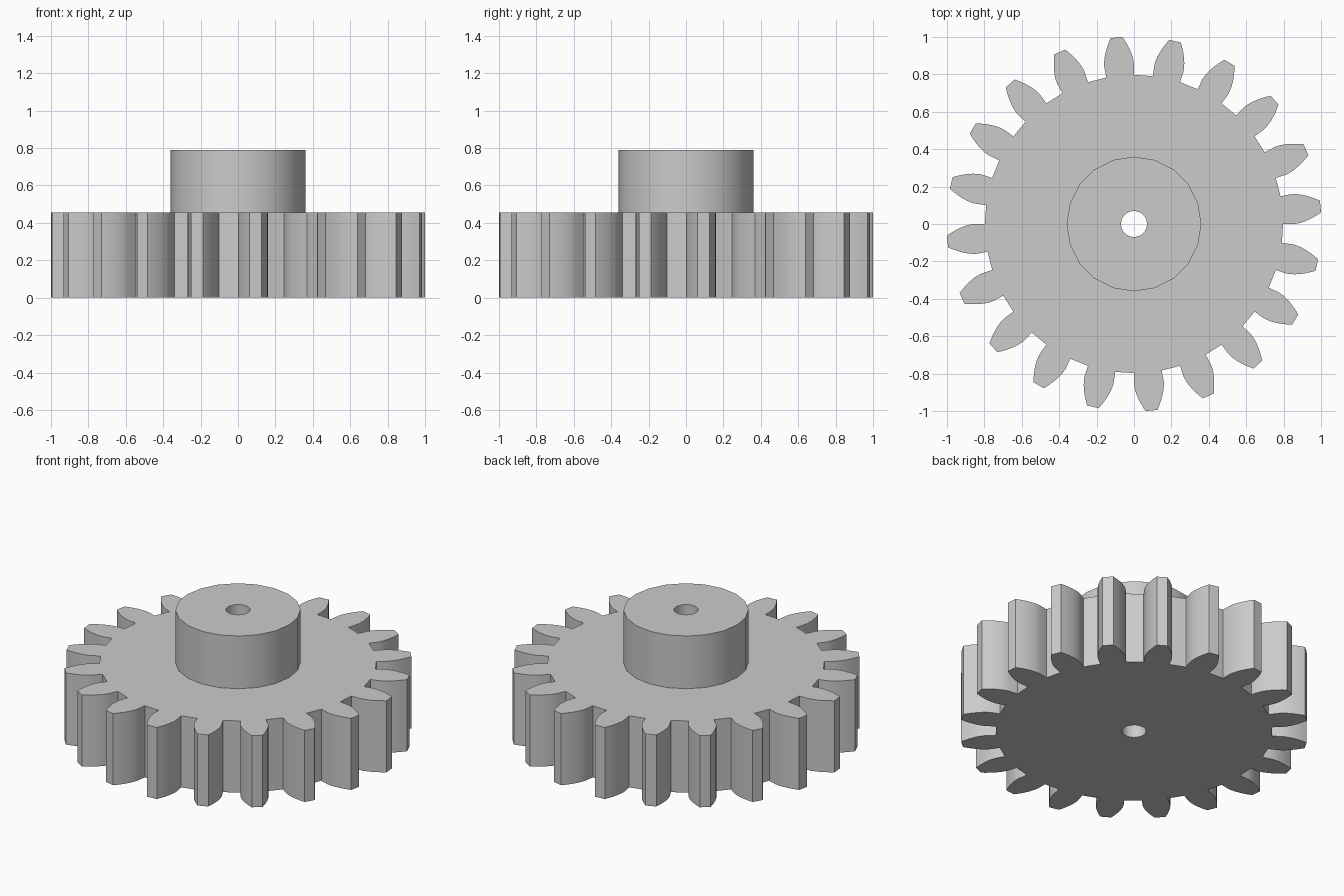
import bpy, bmesh
from math import sin, cos, tan, acos, radians, pi

cube = bpy.data.objects.get("Cube")
if cube:
    bpy.data.objects.remove(cube)

TEETH = 20
TIP_R, PITCH_R, ROOT_R = 1.002, 0.911, 0.797
HUB_R, BORE_R = 0.36, 0.07
GEAR_H, HUB_H = 0.455, 0.79
STEP = 2 * pi / TEETH
PRESSURE = radians(20)
BASE_R = PITCH_R * cos(PRESSURE)
FLANK_STEPS = 6


def involute(a):
    return tan(a) - a


def half_width(r):
    """Half angle of a tooth at radius r; radial below the base circle."""
    a = acos(min(1, BASE_R / r))
    return pi / (2 * TEETH) + involute(PRESSURE) - involute(a)


# Radius and half angle along one flank, from root to tip
radii = [ROOT_R] + [BASE_R + (TIP_R - BASE_R) * k / FLANK_STEPS
                    for k in range(FLANK_STEPS + 1)]
flank = [(r, half_width(r)) for r in radii]
root_half = half_width(ROOT_R)

bm = bmesh.new()


def vert(r, angle, z):
    return bm.verts.new((r * cos(angle), r * sin(angle), z))


def ring(r, z):
    return [vert(r, pi / 2 + i * STEP, z) for i in range(TEETH)]


def toothed_loop(z):
    """One list of vertices per tooth, right flank up and left flank down."""
    sectors = []
    for i in range(TEETH):
        mid = pi / 2 + root_half + i * STEP
        sectors.append([vert(r, mid - w, z) for r, w in flank]
                       + [vert(r, mid + w, z) for r, w in reversed(flank)])
    return sectors


def wall(lower, upper):
    for i in range(len(lower)):
        j = (i + 1) % len(lower)
        bm.faces.new((lower[i], lower[j], upper[j], upper[i]))


def toothed_cap(sectors, inner):
    for i in range(TEETH):
        j = (i + 1) % TEETH
        tooth = sectors[i]
        bm.faces.new(tooth)
        bm.faces.new((inner[i], tooth[0], tooth[-1], sectors[j][0], inner[j]))


def flatten(sectors):
    return [v for tooth in sectors for v in tooth]


# Toothed wheel
bottom, top = toothed_loop(0), toothed_loop(GEAR_H)
wall(flatten(bottom), flatten(top))
bore_low, bore_high = ring(BORE_R, 0), ring(BORE_R, HUB_H)
hub_low, hub_high = ring(HUB_R, GEAR_H), ring(HUB_R, HUB_H)
toothed_cap(bottom, bore_low)
toothed_cap(top, hub_low)

# Raised hub and through bore
wall(hub_low, hub_high)
wall(hub_high, bore_high)
wall(bore_high, bore_low)
bmesh.ops.recalc_face_normals(bm, faces=bm.faces)

mesh = bpy.data.meshes.new("spur_gear")
bm.to_mesh(mesh)
bm.free()
gear = bpy.data.objects.new("spur_gear", mesh)
bpy.context.collection.objects.link(gear)

# Plain grey material
grey = bpy.data.materials.new("plain_grey")
grey.use_nodes = True
colour = (0.6, 0.6, 0.6, 1)
grey.diffuse_color = colour
grey.node_tree.nodes["Principled BSDF"].inputs["Base Color"].default_value = colour
mesh.materials.append(grey)

# Smooth curved walls, sharp corners
bpy.ops.object.select_all(action='DESELECT')
gear.select_set(True)
bpy.context.view_layer.objects.active = gear
bpy.ops.object.shade_smooth_by_angle(angle=radians(30))
